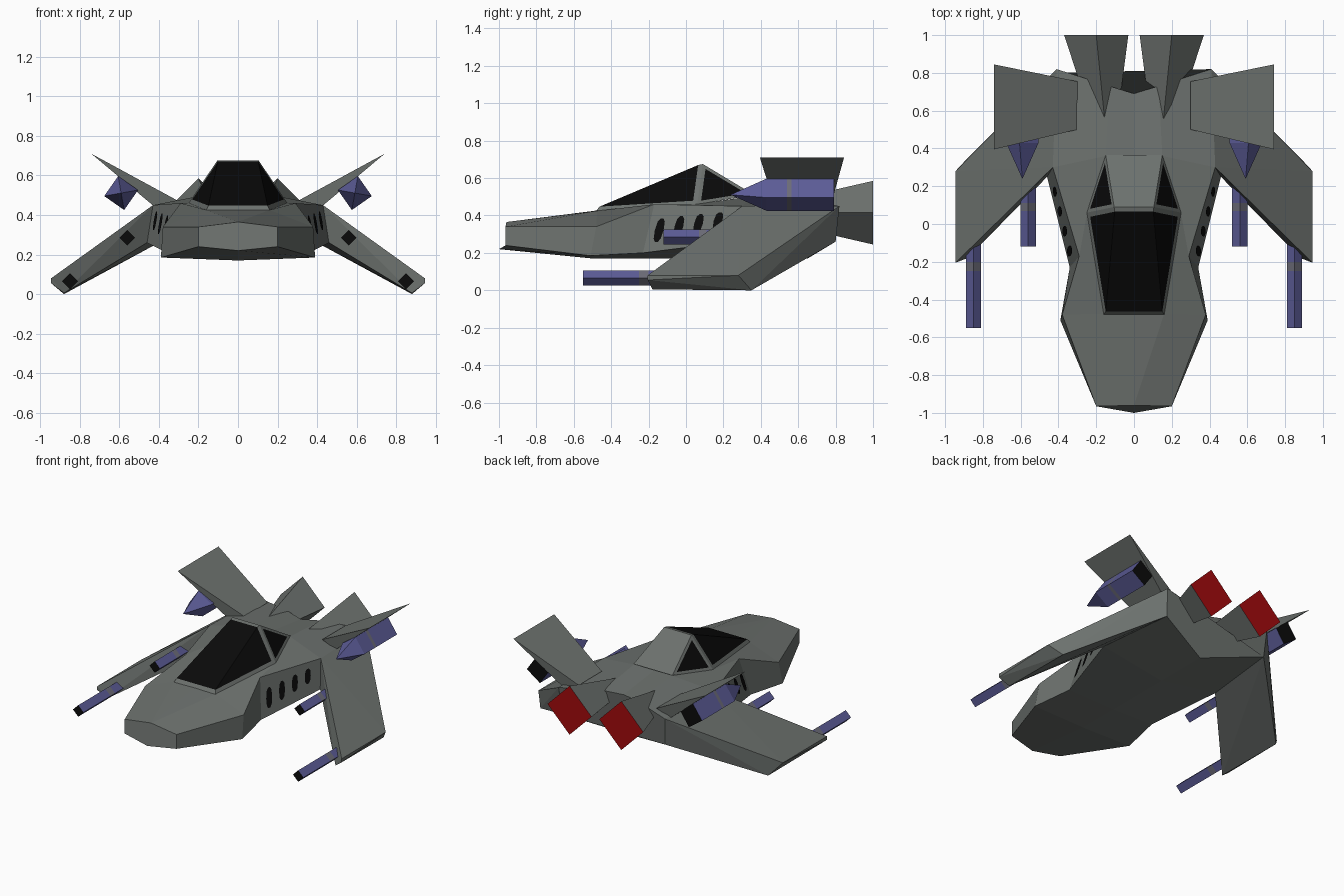
import bpy, bmesh, math
from mathutils import Vector

if "Cube" in bpy.data.objects:
    bpy.data.objects.remove(bpy.data.objects["Cube"])


def material(name, r, g, b):
    m = bpy.data.materials.new(name)
    m.diffuse_color = (r, g, b, 1)
    m.use_nodes = True
    m.node_tree.nodes["Principled BSDF"].inputs["Base Color"].default_value = m.diffuse_color
    return m


GRAY = material("hull gray", 0.15, 0.165, 0.155)
BLACK = material("glass black", 0.003, 0.003, 0.003)
PURPLE = material("weapon purple", 0.107, 0.107, 0.31)
RED = material("exhaust red", 0.36, 0.003, 0.004)
BAND = material("band gray", 0.15, 0.15, 0.19)


def finish(name, bm, mats, rule=None, normals=True):
    if normals:
        bmesh.ops.recalc_face_normals(bm, faces=bm.faces)
    bm.normal_update()
    if rule:
        for f in bm.faces:
            f.material_index = rule(f)
    me = bpy.data.meshes.new(name)
    bm.to_mesh(me)
    bm.free()
    for m in mats:
        me.materials.append(m)
    ob = bpy.data.objects.new(name, me)
    bpy.context.collection.objects.link(ob)
    return ob


def loft(rings):
    bm = bmesh.new()
    vs = [[bm.verts.new(p) for p in r] for r in rings]
    n = len(vs[0])
    for a, b in zip(vs, vs[1:]):
        for i in range(n):
            j = (i + 1) % n
            bm.faces.new((a[i], a[j], b[j], b[i]))
    bm.faces.new(vs[0])
    bm.faces.new(vs[-1])
    bmesh.ops.remove_doubles(bm, verts=bm.verts, dist=0.0005)
    return bm


def hull(name, pts, side):
    bm = bmesh.new()
    for x, y, z in pts:
        bm.verts.new((x * side, y, z))
    bmesh.ops.convex_hull(bm, input=bm.verts)
    finish(name, bm, [GRAY])


def square_ring(x, y, z, r, deg, side):
    a = [math.radians(deg + 90 * k) for k in range(4)]
    return [((x + r * math.cos(t)) * side, y, z + r * math.sin(t)) for t in a]


# fuselage: half sections (keel, lower edge, upper edge, shoulder, deck), mirrored into rings
sections = [
    [(0, -1, .22), (.2, -.965, .24), (.2, -.965, .34), (0, -.96, .365), (0, -.96, .365)],
    [(0, -.5, .17), (.39, -.51, .185), (.38, -.48, .34), (.16, -.475, .425), (0, -.475, .427)],
    [(0, -.2, .17), (.34, -.23, .2), (.29, -.17, .46), (.25, .05, .46), (0, .02, .44)],
    [(0, .27, .17), (.46, .25, .26), (.43, .3, .45), (.15, .36, .505), (0, .355, .5)],
    [(0, .65, .17), (.4, .8, .26), (.41, .82, .45), (.13, .73, .47), (0, .69, .46)],
]
finish("fuselage", loft([s + [(-x, y, z) for x, y, z in s[3:0:-1]] for s in sections]), [GRAY])

# canopy with inset glass
bm = bmesh.new()
half = [(.16, -.48, .425), (.25, .06, .46), (.15, .365, .51), (.105, .09, .675)]
R = [bm.verts.new(p) for p in half]
L = [bm.verts.new((-x, y, z)) for x, y, z in half]
front = [bm.faces.new((L[0], R[0], R[3], L[3])),
         bm.faces.new((R[0], R[1], R[3])), bm.faces.new((L[1], L[0], L[3]))]
rear = [bm.faces.new((R[1], R[2], R[3])), bm.faces.new((L[2], L[1], L[3]))]
bm.faces.new((R[3], R[2], L[2], L[3]))
bm.normal_update()
bmesh.ops.inset_region(bm, faces=front, thickness=.025, use_boundary=True, use_even_offset=True)
bmesh.ops.inset_individual(bm, faces=rear, thickness=.018, use_even_offset=True)
for f in front + rear:
    f.material_index = 1
finish("canopy", bm, [GRAY, BLACK], normals=False)

for side, tag in ((1, "right"), (-1, "left")):
    # drooped wing
    hull(tag + "_wing", [(.43, .3, .45), (.46, .25, .26), (.41, .82, .45), (.4, .8, .26),
                         (.945, -.205, .08), (.945, .28, .08), (.945, -.205, .055),
                         (.88, -.18, .005), (.88, .35, 0)], side)
    # upswept tail fin
    hull(tag + "_tail_fin", [(.3, .5, .47), (.3, .755, .47), (.42, .48, .44), (.42, .77, .44),
                             (.742, .395, .71), (.742, .845, .71)], side)
    # diamond engine with red exhaust
    finish(tag + "_engine",
           loft([square_ring(.15, .5, .415, .055, 90, side), square_ring(.2, 1, .415, .17, 90, side)]),
           [GRAY, RED], lambda f: int(f.calc_center_median().y > .99))
    # missile pod under the fin
    pod = [(.24, .001), (.43, .087), (.54, .087), (.565, .087), (.79, .087)]
    finish(tag + "_pod", loft([square_ring(.591, y, .511, r, 80, side) for y, r in pod]),
           [PURPLE, BAND, BLACK],
           lambda f: 2 if f.calc_center_median().y > .78 else int(.54 < f.calc_center_median().y < .565))
    # wing guns: x, z, muzzle, band start, band end, back
    for where, x, z, y0, b0, b1, y1 in (("outer", .85, .065, -.55, -.25, -.2, .05),
                                        ("inner", .56, .285, -.12, .07, .11, .35)):
        finish(tag + "_" + where + "_gun",
               loft([square_ring(x, y, z, .04, 90, side) for y in (y0, b0, b1, y1)]),
               [PURPLE, BAND, BLACK],
               lambda f: 2 if f.calc_center_median().y < y0 + .01
               else int(b0 < f.calc_center_median().y < b1))
    # cabin windows: thin rounded plates lying on the side panel
    lo0, up0 = Vector(sections[2][1]), Vector(sections[2][2])
    lo1, up1 = Vector(sections[3][1]), Vector(sections[3][2])
    bm = bmesh.new()
    for k in range(4):
        u0, v0 = .13 + .215 * k, .45 + .05 * k
        ring = []
        for i in range(10):
            t = 2 * math.pi * i / 10
            u = u0 + .05 * math.cos(t)
            v = v0 + (.28 - .01 * k) * max(-.9, min(.9, 1.1 * math.sin(t)))
            p = lo0.lerp(lo1, u).lerp(up0.lerp(up1, u), v)
            ring.append(p + Vector((.007, -.002, .001)))
        vs = [bm.verts.new((p.x * side, p.y, p.z)) for p in ring]
        bm.faces.new(vs if side > 0 else vs[::-1])
    finish(tag + "_cabin_windows", bm, [BLACK], normals=False)
